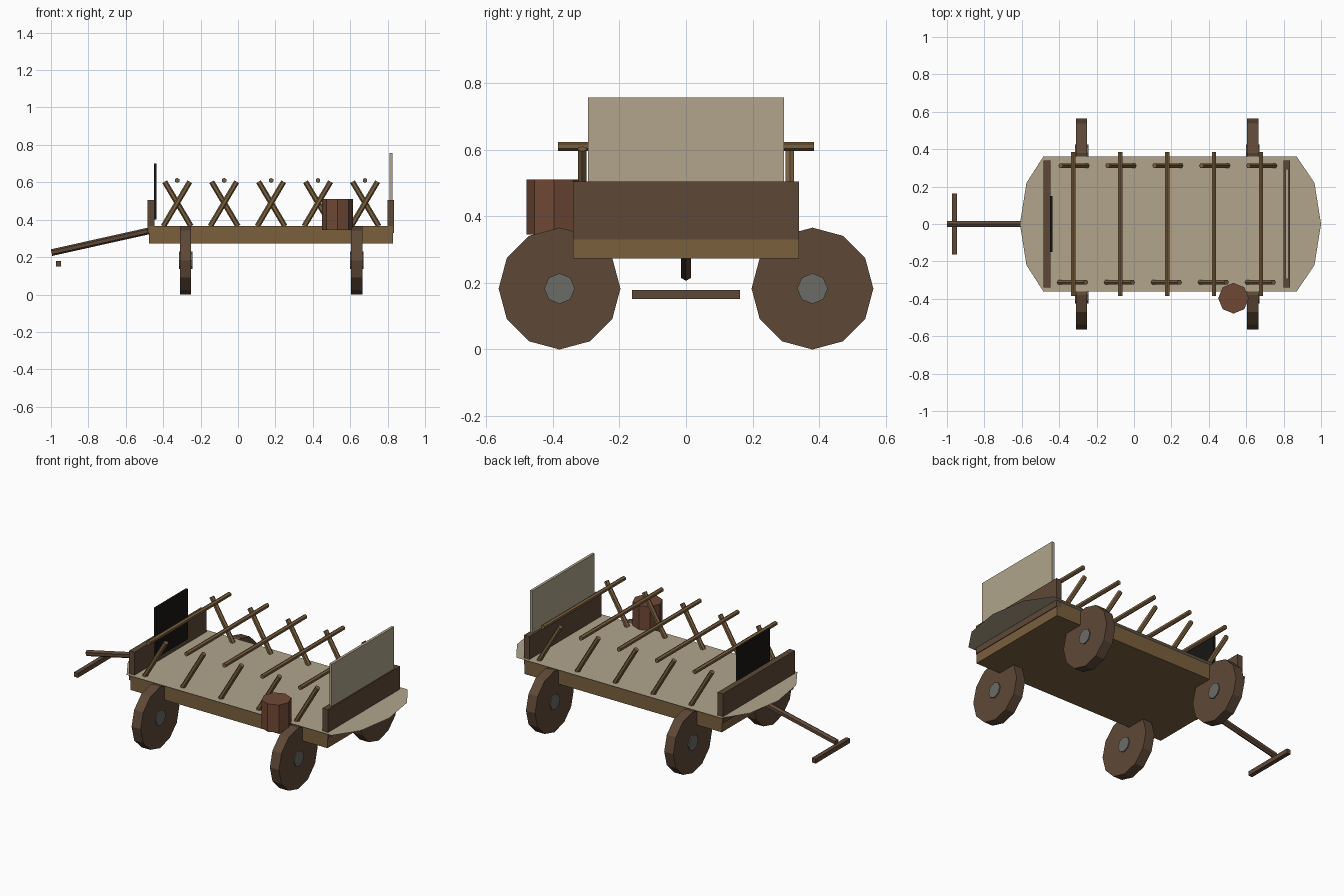
import bpy
from math import pi
from mathutils import Vector

if "Cube" in bpy.data.objects:
    bpy.data.objects.remove(bpy.data.objects["Cube"])


def material(name, hexcode):
    lin = [(int(hexcode[i:i + 2], 16) / 255) ** 2.2 for i in (0, 2, 4)]
    m = bpy.data.materials.new(name)
    m.diffuse_color = (*lin, 1)
    m.use_nodes = True
    m.node_tree.nodes["Principled BSDF"].inputs["Base Color"].default_value = m.diffuse_color
    return m


DARK = material("dark_wood", "5E4A3A")
WOOD = material("wood", "7A6040")
RED = material("barrel_wood", "6E4A38")
CLOTH = material("canvas", "AFA38B")
BLACK = material("black", "1E1D1B")
IRON = material("iron", "6A6A66")


def finish(o, name, mat):
    o.name = name
    o.data.materials.append(mat)
    return o


def box(name, lo, hi, mat):
    lo, hi = Vector(lo), Vector(hi)
    bpy.ops.mesh.primitive_cube_add(size=1, location=(lo + hi) / 2)
    o = bpy.context.object
    o.scale = hi - lo
    return finish(o, name, mat)


def rod(name, a, b, r, sides, mat):
    a, b = Vector(a), Vector(b)
    bpy.ops.mesh.primitive_cylinder_add(vertices=sides, radius=r, depth=(b - a).length,
                                        location=(a + b) / 2)
    o = bpy.context.object
    o.rotation_mode = 'QUATERNION'
    o.rotation_quaternion = (b - a).to_track_quat('Z', 'Y')
    return finish(o, name, mat)


# wagon bed and end boards
box("bed", (-0.475, -0.34, 0.273), (0.83, 0.34, 0.365), WOOD)
box("front_board", (-0.483, -0.34, 0.33), (-0.447, 0.34, 0.505), DARK)
box("rear_board", (0.798, -0.34, 0.33), (0.834, 0.34, 0.505), DARK)

# upright end panels
box("front_panel", (-0.45, -0.15, 0.40), (-0.437, 0.15, 0.70), BLACK)
box("rear_panel", (0.811, -0.295, 0.40), (0.827, 0.295, 0.757), CLOTH)

# flat canvas sheet with tapered ends
half = [(1.0, 0), (0.965, 0.22), (0.87, 0.36), (-0.485, 0.36), (-0.575, 0.22), (-0.61, 0)]
outline = half + [(x, -y) for x, y in half[-2:0:-1]]
mesh = bpy.data.meshes.new("canvas_sheet")
mesh.from_pydata([(x, y, 0.368) for x, y in outline], [], [range(len(outline))])
sheet = bpy.data.objects.new("canvas_sheet", mesh)
bpy.context.collection.objects.link(sheet)
finish(sheet, "canvas_sheet", CLOTH)

# wheels with hubs, facing along the length
for x in (-0.28, 0.635):
    for y in (-0.38, 0.38):
        for name, r, w, n, mat in (("wheel", 0.183, 0.03, 12, DARK), ("hub", 0.046, 0.036, 8, IRON)):
            bpy.ops.mesh.primitive_cylinder_add(vertices=n, radius=r, depth=2 * w,
                                                location=(x, y, 0.183), rotation=(0, pi / 2, 0))
            finish(bpy.context.object, name, mat)

# leaning side stakes and cross bars
for i in range(5):
    x = -0.325 + i * 0.251
    for s in (-1, 1):
        rod("side_stake", (x + s * 0.074, s * 0.312, 0.365), (x - s * 0.067, s * 0.312, 0.603),
            0.0145, 6, WOOD)
    rod("cross_bar", (x, -0.384, 0.61), (x, 0.384, 0.61), 0.0135, 6, WOOD)

# barrel on the side
rod("barrel", (0.532, -0.397, 0.345), (0.532, -0.397, 0.511), 0.082, 8, RED)

# tongue and pulling handle
rod("tongue", (-0.997, 0, 0.224), (-0.455, 0, 0.345), 0.018, 6, DARK)
box("pull_handle", (-0.972, -0.162, 0.151), (-0.946, 0.162, 0.178), DARK)
